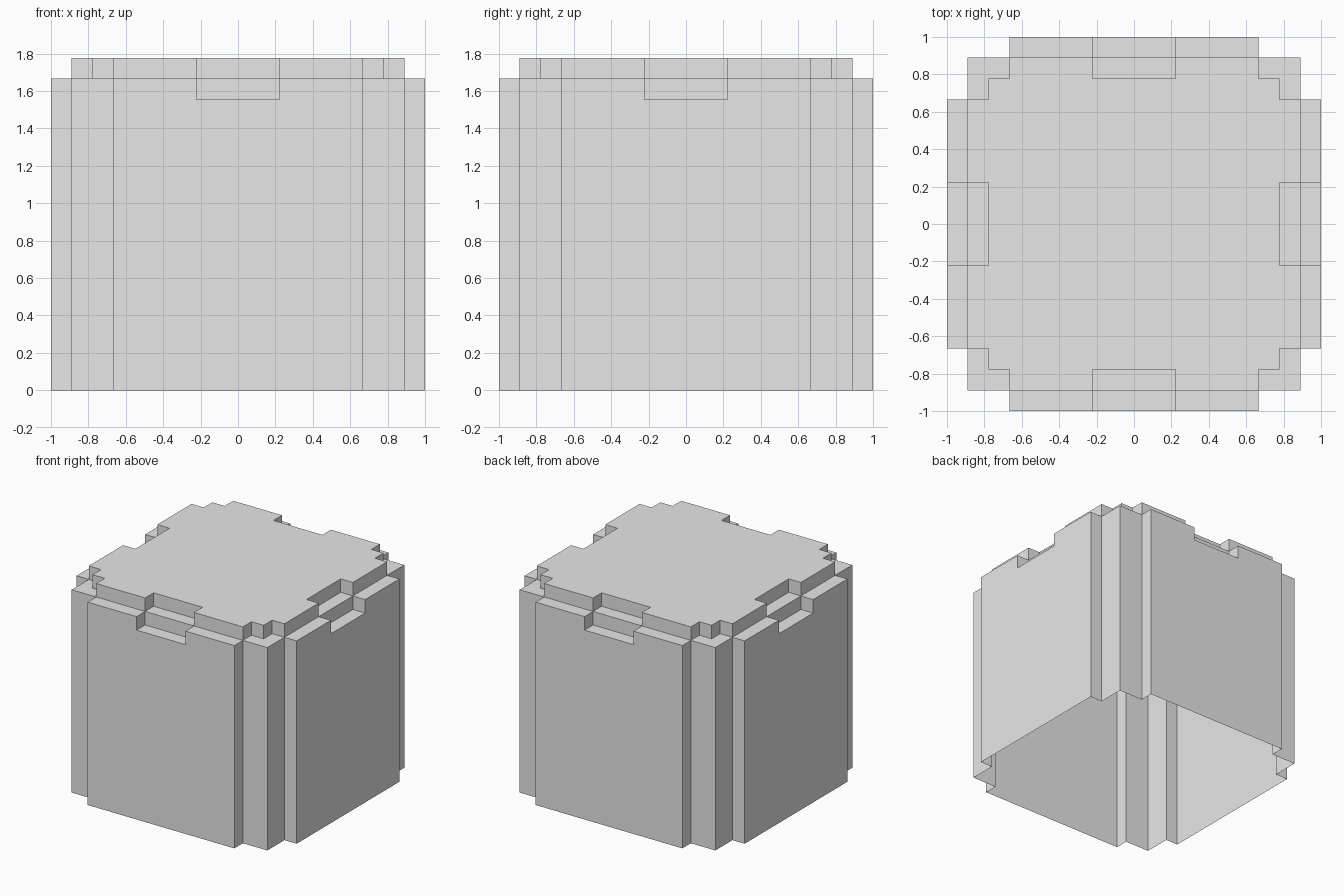
import bpy
import bmesh

cube = bpy.data.objects.get("Cube")
if cube:
    bpy.data.objects.remove(cube, do_unlink=True)

U = 1 / 9  # one block step; the shell is 18 steps wide

grey = bpy.data.materials.new("light grey")
grey.use_nodes = True
colour = (0.8, 0.8, 0.8, 1)
grey.diffuse_color = colour
grey.node_tree.nodes["Principled BSDF"].inputs["Base Color"].default_value = colour

# Grid lines where the steps of the shell fall
half = [2, 6, 7, 8, 9]
lines = [-v for v in reversed(half)] + half


def height(x, y):
    """Top of the shell, in steps, at a point of the plan (0 is outside)."""
    near, far = sorted((abs(x), abs(y)))
    if far > 9 or (far > 8 and near > 6):
        return 0
    if far > 8:                      # side panels, notched in the middle
        return 14 if near < 2 else 15
    if far > 7:                      # rim of the cap, notched middle and corners
        return 15 if near < 2 or near > 6 else 16
    return 16


def build_shell():
    bm = bmesh.new()

    def face(*points):
        bm.faces.new([bm.verts.new([c * U for c in p]) for p in points])

    spans = list(zip(lines, lines[1:]))
    for x0, x1 in spans:
        for y0, y1 in spans:
            mx, my = (x0 + x1) / 2, (y0 + y1) / 2
            h = height(mx, my)
            if not h:
                continue
            # Flat top of the cell
            face((x0, y0, h), (x1, y0, h), (x1, y1, h), (x0, y1, h))
            # Walls down to each lower neighbour; the underside stays open
            edges = [((x0, y0), (x1, y0), (mx, y0 - 0.5)),
                     ((x1, y0), (x1, y1), (x1 + 0.5, my)),
                     ((x1, y1), (x0, y1), (mx, y1 + 0.5)),
                     ((x0, y1), (x0, y0), (x0 - 0.5, my))]
            for a, b, beyond in edges:
                low = height(*beyond)
                if low < h:
                    face((*a, low), (*b, low), (*b, h), (*a, h))

    # Weld the pieces and merge coplanar faces
    bmesh.ops.remove_doubles(bm, verts=bm.verts[:], dist=0.001)
    bmesh.ops.dissolve_limit(bm, angle_limit=0.01, verts=bm.verts[:], edges=bm.edges[:])
    mesh = bpy.data.meshes.new("stepped_shell")
    bm.to_mesh(mesh)
    bm.free()
    mesh.materials.append(grey)
    shell = bpy.data.objects.new("stepped_shell", mesh)
    bpy.context.collection.objects.link(shell)


build_shell()
